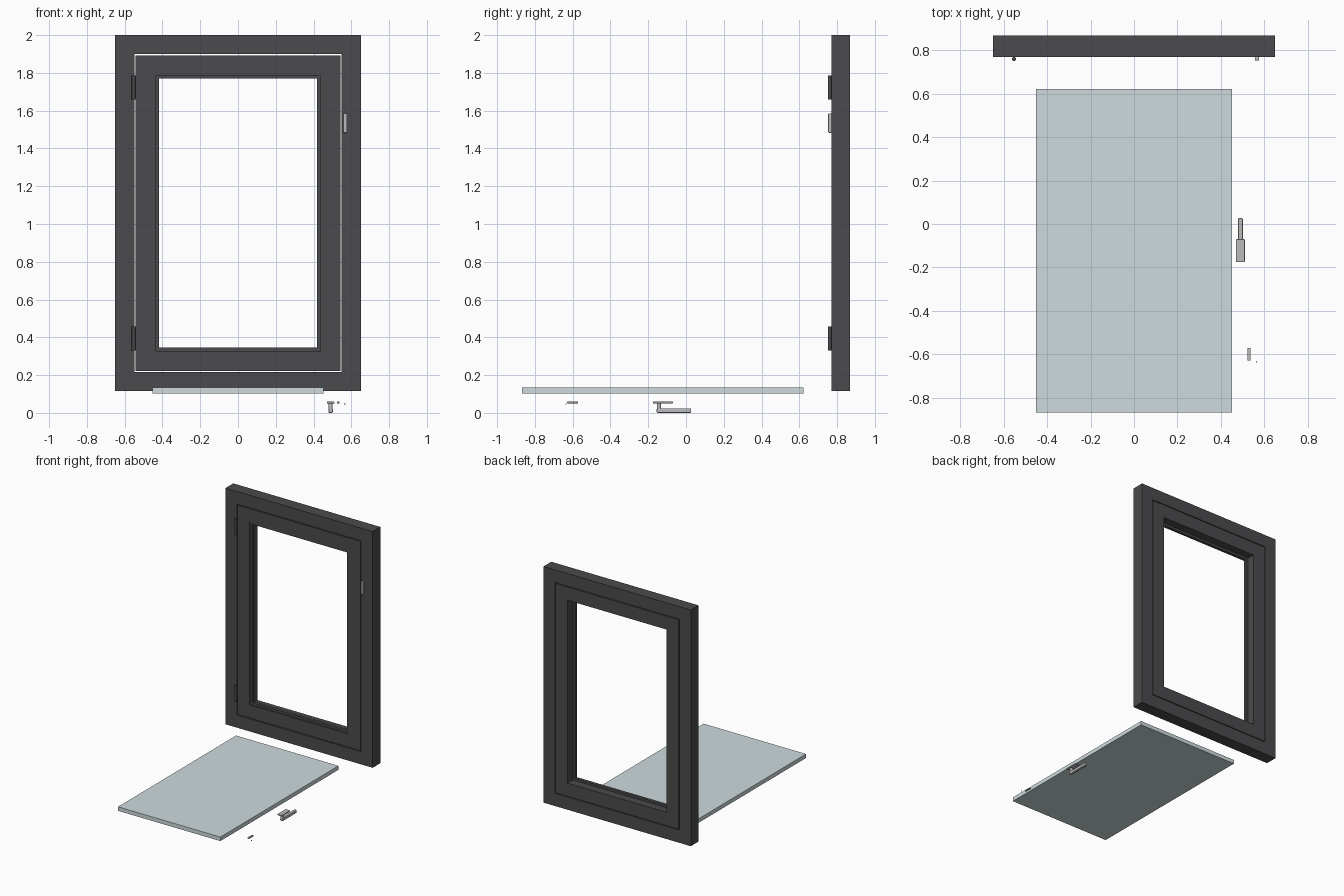
import bpy, bmesh, math

if "Cube" in bpy.data.objects:
    bpy.data.objects.remove(bpy.data.objects["Cube"])


def material(name, color):
    m = bpy.data.materials.new(name)
    m.diffuse_color = color
    m.use_nodes = True
    m.node_tree.nodes["Principled BSDF"].inputs["Base Color"].default_value = m.diffuse_color
    return m


DARK = material("dark_paint", (0.07, 0.07, 0.075, 1))
METAL = material("metal", (0.5, 0.5, 0.5, 1))
GLASS = material("glass", (0.62, 0.71, 0.73, 0.7))


def box(name, x, y, z, mat, bevel=0.0):
    """Box from (min, max) ranges, optionally with rounded edges."""
    bm = bmesh.new()
    bmesh.ops.create_cube(bm, size=1)
    for v in bm.verts:
        v.co = [r[0] + (c + 0.5) * (r[1] - r[0]) for c, r in zip(v.co, (x, y, z))]
    me = bpy.data.meshes.new(name)
    bm.to_mesh(me)
    bm.free()
    me.materials.append(mat)
    ob = bpy.data.objects.new(name, me)
    bpy.context.collection.objects.link(ob)
    if bevel:
        mod = ob.modifiers.new("bevel", 'BEVEL')
        mod.width, mod.segments = bevel, 2
    return ob


def rod(name, r, depth, loc, mat, sides=20):
    bpy.ops.mesh.primitive_cylinder_add(vertices=sides, radius=r, depth=depth, location=loc)
    ob = bpy.context.object
    ob.name = name
    ob.data.materials.append(mat)
    bpy.ops.object.shade_smooth_by_angle(angle=math.radians(40))
    return ob


def ring(name, half, z0, z1, w, y, mat):
    """Rectangular frame: full-width rails with stiles between them."""
    box(name + "_top_rail", (-half, half), y, (z1 - w, z1), mat)
    box(name + "_bottom_rail", (-half, half), y, (z0, z0 + w), mat)
    for side, s in (("left", -1), ("right", 1)):
        xs = sorted((s * half, s * (half - w)))
        box(f"{name}_{side}_stile", xs, y, (z0 + w, z1 - w), mat)


# Fixed outer frame, opening sash with a narrow gap, glazing lip
Y = (0.77, 0.868)
ring("frame", 0.65, 0.115, 2.0, 0.101, Y, DARK)
ring("sash", 0.543, 0.222, 1.893, 0.106, Y, DARK)
ring("glazing_lip", 0.438, 0.327, 1.788, 0.019, (0.778, 0.803), DARK)

# Hinge barrels on the left
for name, z in (("lower_hinge", 0.393), ("upper_hinge", 1.722)):
    rod(name, 0.0095, 0.127, (-0.553, 0.7605, z), DARK)

# Latch keep on the right frame stile
box("latch_keep", (0.557, 0.577), (0.753, 0.77), (1.483, 1.585), METAL, 0.003)

# Glass pane lying in front
box("glass_pane", (-0.452, 0.452), (-0.868, 0.621), (0.103, 0.135), GLASS)

# Loose handle: backplate, neck and lever
box("handle_plate", (0.47, 0.511), (-0.176, -0.07), (0.049, 0.06), METAL, 0.004)
rod("handle_neck", 0.011, 0.04, (0.49, -0.143, 0.032), METAL)
box("handle_lever", (0.479, 0.502), (-0.155, 0.027), (0.0, 0.024), METAL, 0.005)

# Small loose strike plate and screw
box("strike_plate", (0.523, 0.538), (-0.629, -0.571), (0.051, 0.06), METAL, 0.002)
rod("screw", 0.003, 0.006, (0.565, -0.635, 0.048), METAL, 10)
